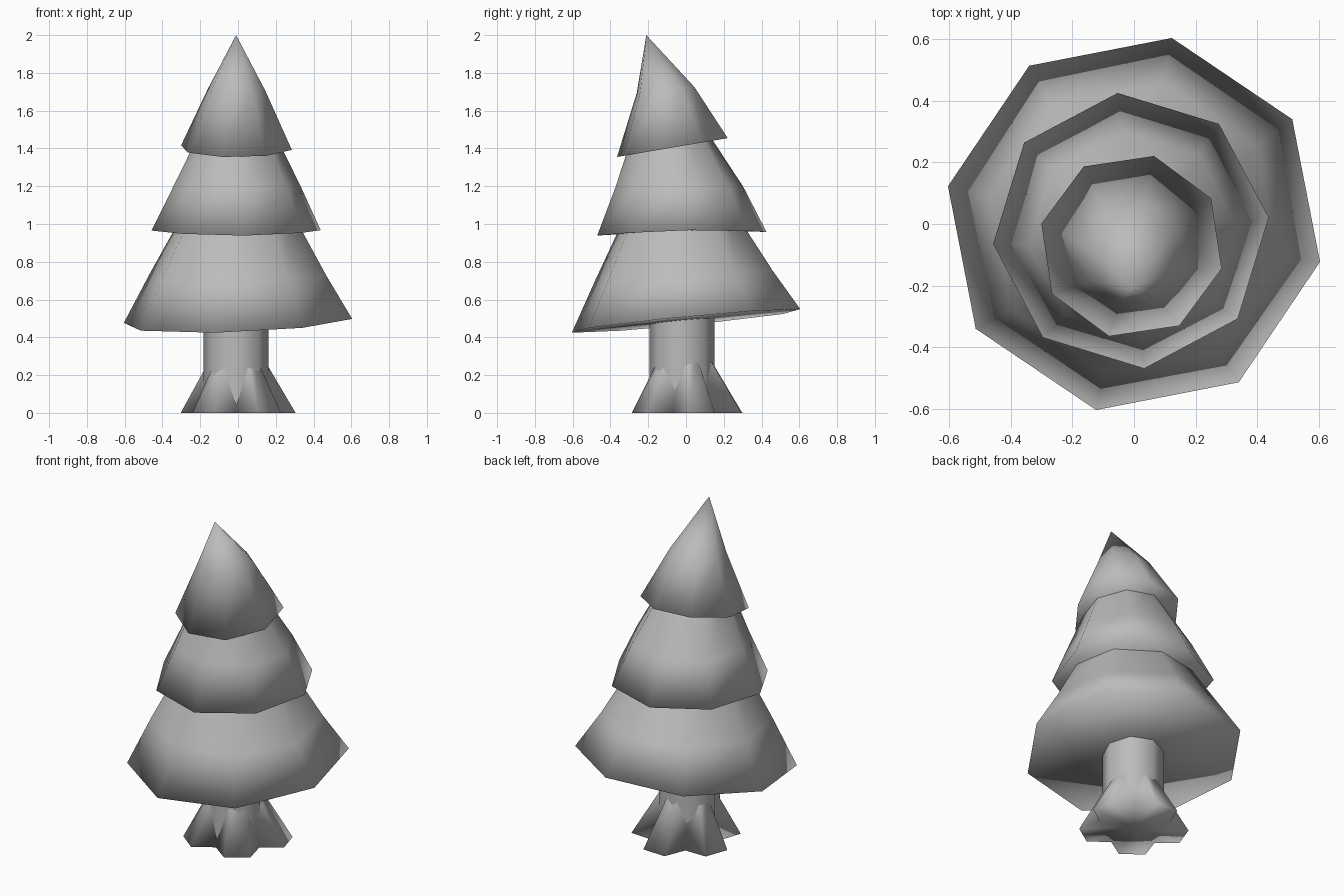
import bpy, bmesh, math

default = bpy.data.objects.get("Cube")
if default:
    bpy.data.objects.remove(default, do_unlink=True)

# Single plain colour
grey = bpy.data.materials.new("plain_grey")
grey.use_nodes = True
colour = (0.5, 0.5, 0.5, 1)
grey.diffuse_color = colour
grey.node_tree.nodes["Principled BSDF"].inputs["Base Color"].default_value = colour


def finish(name, bm):
    bmesh.ops.recalc_face_normals(bm, faces=bm.faces)
    for face in bm.faces:
        face.smooth = True
    mesh = bpy.data.meshes.new(name)
    bm.to_mesh(mesh)
    bm.free()
    mesh.materials.append(grey)
    obj = bpy.data.objects.new(name, mesh)
    bpy.context.collection.objects.link(obj)


def bridge(bm, low, high):
    n = len(low)
    for i in range(n):
        j = (i + 1) % n
        bm.faces.new((low[i], low[j], high[j], high[i]))


def fan(bm, ring, point):
    tip = bm.verts.new(point)
    for i in range(len(ring)):
        bm.faces.new((ring[i], ring[(i + 1) % len(ring)], tip))


def ring_verts(bm, cx, cy, radius, height, start, sides=8):
    """height(x, y) gives a tilted or bowed rim."""
    ring = []
    for i in range(sides):
        a = math.radians(start) + math.tau * i / sides
        x, y = cx + radius * math.cos(a), cy + radius * math.sin(a)
        ring.append(bm.verts.new((x, y, height(x, y))))
    return ring


def tier(name, start, rim, upper, apex=None):
    """rim = (cx, cy, radius, height function); upper = (cx, cy, radius, z, y slope)."""
    bm = bmesh.new()
    cx, cy, radius, height = rim
    low = ring_verts(bm, cx, cy, radius, height, start)
    fan(bm, low, (cx, cy, height(cx, cy)))
    for ux, uy, ur, uz, slope in upper:
        ring = ring_verts(bm, ux, uy, ur, lambda x, y: uz + slope * (y - uy), start)
        bridge(bm, low, ring)
        low = ring
    if apex:
        fan(bm, low, apex)
    finish(name, bm)


# Foliage tiers
tier("lower_foliage", 78.5,
     (0, 0, 0.617, lambda x, y: 0.487 + 0.037 * x + 0.096 * y),
     [(0, -0.01, 0.478, 0.73, 0.05), (0, -0.03, 0.27, 1.1, 0)])
tier("middle_foliage", 95.5,
     (-0.01, -0.022, 0.45, lambda x, y: 0.967 + 0.018 * y - 0.09 * y * y),
     [(-0.005, -0.035, 0.338, 1.2, 0), (-0.005, -0.085, 0.19, 1.5, 0)])
tier("upper_foliage", 76,
     (-0.008, -0.072, 0.302, lambda x, y: 1.417 + 0.17 * y),
     [(-0.008, -0.108, 0.157, 1.71, 0.1)], (-0.01, -0.21, 2.0))

# Trunk
bm = bmesh.new()
foot = ring_verts(bm, -0.01, -0.02, 0.172, lambda x, y: 0.02, 0)
head = ring_verts(bm, -0.01, -0.02, 0.172, lambda x, y: 0.56, 0)
bridge(bm, foot, head)
finish("trunk", bm)

# Five flared roots: blunt lobes with valleys between, tapering into the trunk
bm = bmesh.new()
base, top = [], []
for lobe in range(5):
    for offset, radius in ((-14, 0.305), (14, 0.305), (36, 0.205)):
        a = math.radians(16 + 72 * lobe + offset)
        x, y = math.cos(a) * radius, math.sin(a) * radius
        base.append(bm.verts.new((x, y, 0)))
        top.append(bm.verts.new((x * 0.42 - 0.006, y * 0.42 - 0.012, 0.31)))
bridge(bm, base, top)
fan(bm, base, (0, 0, 0))
finish("roots", bm)
